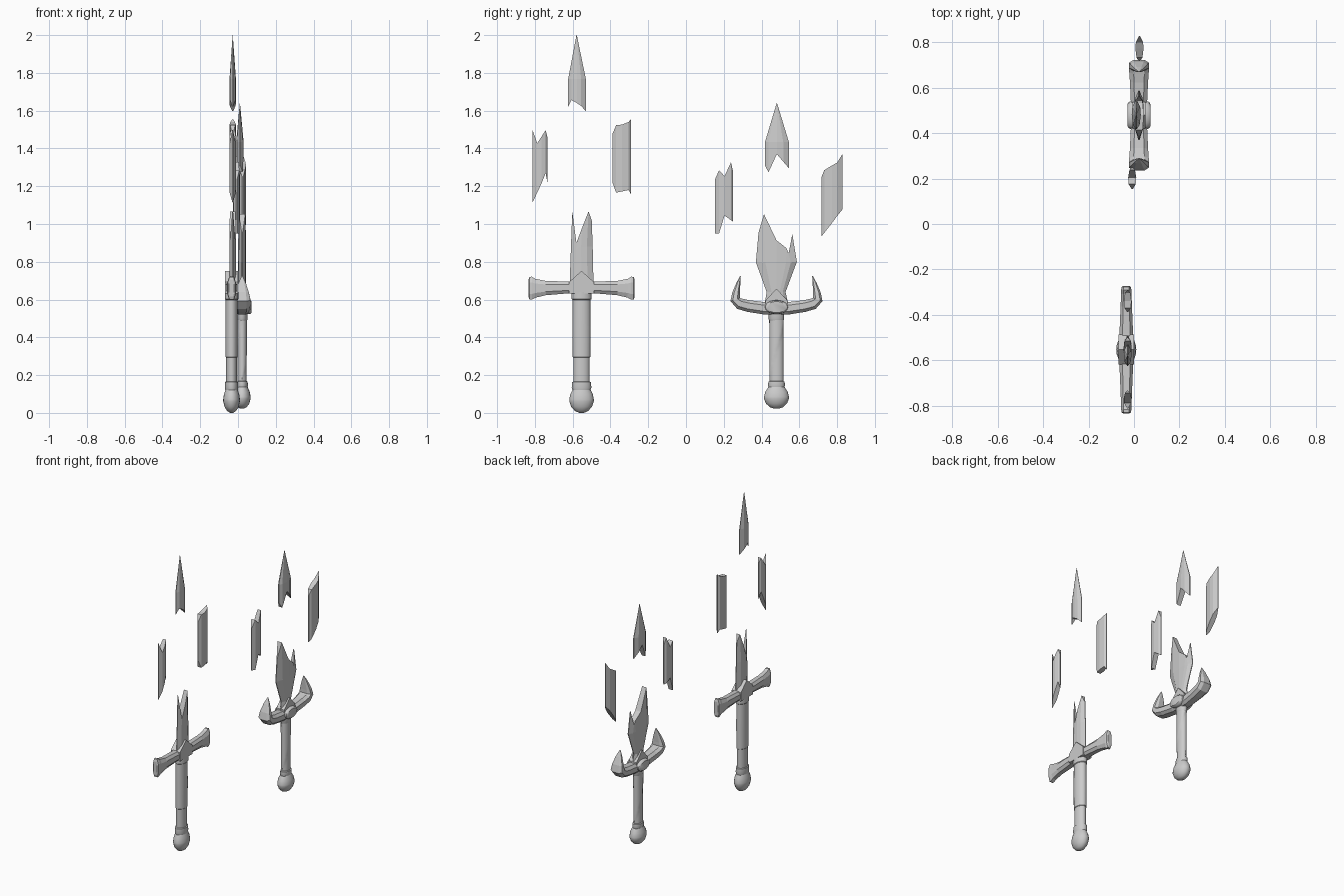
import bpy, bmesh, math
from mathutils import Vector

if "Cube" in bpy.data.objects:
    bpy.data.objects.remove(bpy.data.objects["Cube"])


def make(name, verts, faces, smooth=None):
    me = bpy.data.meshes.new(name)
    me.from_pydata([tuple(v) for v in verts], [], faces)
    bm = bmesh.new()
    bm.from_mesh(me)
    bmesh.ops.remove_doubles(bm, verts=bm.verts, dist=1e-5)
    bmesh.ops.recalc_face_normals(bm, faces=bm.faces)
    bm.to_mesh(me)
    bm.free()
    ob = bpy.data.objects.new(name, me)
    bpy.context.collection.objects.link(ob)
    if smooth:
        bpy.ops.object.select_all(action='DESELECT')
        ob.select_set(True)
        bpy.context.view_layer.objects.active = ob
        bpy.ops.object.shade_smooth_by_angle(angle=math.radians(smooth))
    return ob


def skin(name, rings, smooth=None):
    """Join equal rings into a capped tube."""
    n = len(rings[0])
    verts = [v for r in rings for v in r]
    faces = [(i * n + j, i * n + (j + 1) % n, (i + 1) * n + (j + 1) % n, (i + 1) * n + j)
             for i in range(len(rings) - 1) for j in range(n)]
    faces += [tuple(range(n)), tuple(range(len(verts) - n, len(verts)))]
    return make(name, verts, faces, smooth)


def turned(name, x, y, profile, n=20, ridge=None):
    """Oval turned part from (radius, z) points; ridge adds a spiral wrap."""
    rings = []
    for r, z in profile:
        ring = []
        for k in range(n):
            a = 2 * math.pi * k / n
            rr = r + (ridge * ((2 * k / n - z * 3) % 1) if ridge else 0)
            ring.append((x + 0.68 * rr * math.cos(a), y + rr * math.sin(a), z))
        rings.append(ring)
    return skin(name, rings, 40)


def arm(name, x, stations):
    """Chamfered bar through (y, z, half_height, half_depth) stations."""
    c = [Vector((0, s[0], s[1])) for s in stations]
    rings = []
    for i, (_, _, h, d) in enumerate(stations):
        t = (c[min(i + 1, len(c) - 1)] - c[max(i - 1, 0)]).normalized()
        nrm = t.cross(Vector((1, 0, 0)))
        sec = [(1, .5), (.55, 1), (-.55, 1), (-1, .5), (-1, -.5), (-.55, -1), (.55, -1), (1, -.5)]
        rings.append([c[i] + Vector((x + u * d, 0, 0)) + nrm * (v * h) for u, v in sec])
    return skin(name, rings)


def plate(name, x, d, outline):
    return skin(name, [[(x + s * d, y, z) for y, z in outline] for s in (-1, 1)])


def blade(name, x, thick, rows):
    """Lens-section blade: rows of (y, z) from edge to edge; last row may run to a point."""
    nr, nc = len(rows), len(rows[0])
    verts, faces = [], []
    for s in (1, -1):
        for row in rows:
            y0, y1 = row[0][0], row[-1][0]
            w = max(y1 - y0, 1e-4)
            for y, z in row:
                u = abs(2 * (y - y0) / w - 1)
                t = 0.0005 if w < 0.01 else thick * (0.12 + 0.88 * math.sqrt(max(0, 1 - u ** 2)))
                verts.append((x + s * t, y, z))
    N = nr * nc
    for i in range(nr - 1):
        for j in range(nc - 1):
            q = [i * nc + j, i * nc + j + 1, (i + 1) * nc + j + 1, (i + 1) * nc + j]
            faces += [tuple(q), tuple(k + N for k in reversed(q))]
    rim = list(range(nc)) + [i * nc + nc - 1 for i in range(1, nr)]
    rim += [N - 1 - j for j in range(1, nc)] + [i * nc for i in range(nr - 2, 0, -1)]
    for a, b in zip(rim, rim[1:] + rim[:1]):
        faces.append((a, b, b + N, a + N))
    return make(name, verts, faces)


def shard(name, x, thick, ys, bottom, top, apex=None):
    rows = [list(zip(ys, bottom)), list(zip(ys, top))]
    if apex:
        c, n = apex[0], len(ys)
        rows.append([(c + (j - (n - 1) / 2) * 0.0005, apex[1]) for j in range(n)])
    blade(name, x, thick, rows)


# long sword: pommel, grip, collars
X, Y = -0.034, -0.553
turned("long_pommel", X, Y, [(.012, 0), (.035, .01), (.055, .032), (.065, .062), (.065, .072),
                             (.06, .098), (.048, .122)])
turned("long_grip", X, Y, [(.048, .12), (.052, .135), (.05, .163), (.043, .166), (.043, .293),
                           (.047, .296), (.048, .45), (.047, .598), (.052, .602), (.052, .64)])

# long sword: straight guard with flared ends and pointed centre
half = [(.07, .664, .031, .030), (.19, .661, .038, .025), (.245, .660, .050, .023),
        (.263, .660, .061, .023), (.276, .660, .060, .020), (.281, .660, .045, .014)]
arm("long_guard", X, [(Y - a, z, h, d) for a, z, h, d in reversed(half)]
    + [(Y + a, z, h, d) for a, z, h, d in half])
plate("long_guard_centre", X, .034, [(Y - .066, .633), (Y + .066, .633), (Y + .066, .692),
                                     (Y, .752), (Y - .066, .692)])

# long sword: broken blade and floating shards
BX = -0.028
blade("long_blade", BX, .018, [
    [(-.617, .65), (-.59, .65), (-.553, .65), (-.52, .65), (-.489, .65)],
    [(-.609, .88), (-.582, .86), (-.555, .88), (-.525, .88), (-.494, .88)],
    [(-.602, 1.067), (-.58, .90), (-.55, .98), (-.516, 1.067), (-.499, 1.02)]])
shard("long_tip", BX, .017, [-.624, -.606, -.577, -.555, -.530],
      [1.62, 1.656, 1.64, 1.625, 1.597], [1.767] * 5, (-.579, 2.0))
shard("long_shard_left", BX, .017, [-.812, -.788, -.765, -.743, -.734],
      [1.115, 1.165, 1.215, 1.27, 1.22], [1.497, 1.428, 1.462, 1.497, 1.46])
shard("long_shard_right", BX, .017, [-.388, -.370, -.340, -.304, -.292],
      [1.216, 1.166, 1.172, 1.18, 1.158], [1.48, 1.523, 1.526, 1.54, 1.555])

# short sword: pommel, collars, spiral grip
X, Y = 0.022, 0.479
turned("short_pommel", X, Y, [(.012, .022), (.035, .03), (.056, .05), (.066, .075), (.066, .085),
                              (.06, .11), (.043, .137)])
turned("short_lower_collar", X, Y, [(.04, .13), (.045, .145), (.043, .165), (.036, .168)])
turned("short_grip", X, Y, [(.034 + .003 * i / 30, .16 + .34 * i / 30) for i in range(31)], 24, .003)
turned("short_upper_collar", X, Y, [(.038, .49), (.041, .495), (.041, .54)])

# short sword: upswept guard with horns and an oval boss
half = [(.06, .553, .033, .036), (.15, .566, .031, .040), (.195, .578, .030, .043),
        (.219, .60, .026, .043), (.214, .635, .020, .036), (.202, .685, .011, .020),
        (.191, .724, .002, .003)]
arm("short_guard", X, [(Y - a, z, h, d) for a, z, h, d in reversed(half)]
    + [(Y + a, z, h, d) for a, z, h, d in half])
skin("short_boss", [[(X + d, Y + .062 * r * math.cos(k * math.pi / 10),
                      .56 + .037 * r * math.sin(k * math.pi / 10)) for k in range(20)]
                    for d, r in ((-.05, .8), (-.044, .95), (-.03, 1), (.03, 1), (.044, .95), (.05, .8))], 40)
plate("short_guard_centre", X, .029, [(Y - .06, .56), (Y + .06, .56), (Y + .058, .595),
                                      (Y, .658), (Y - .058, .595)])

# short sword: broken leaf blade and floating shards
blade("short_blade", X, .021, [
    [(.415, .57), (.447, .57), (.479, .57), (.505, .57), (.524, .57), (.543, .57)],
    [(.427, .64), (.453, .64), (.479, .64), (.497, .64), (.512, .64), (.527, .64)],
    [(.370, .797), (.42, .797), (.479, .797), (.53, .797), (.555, .797), (.587, .80)],
    [(.384, .955), (.413, 1.052), (.479, .914), (.532, .872), (.543, .845), (.563, .946)]])
shard("short_tip", .01, .02, [.418, .437, .481, .515, .545],
      [1.31, 1.274, 1.37, 1.33, 1.295], [1.433] * 5, (.481, 1.64))
shard("short_shard_left", -.008, .018, [.153, .175, .204, .238, .249],
      [.95, .95, 1.045, 1.02, 1.013], [1.235, 1.285, 1.253, 1.327, 1.28])
shard("short_shard_right", .024, .018, [.717, .732, .773, .80, .828],
      [.934, .953, 1.005, 1.042, 1.077], [1.248, 1.285, 1.31, 1.325, 1.37])
